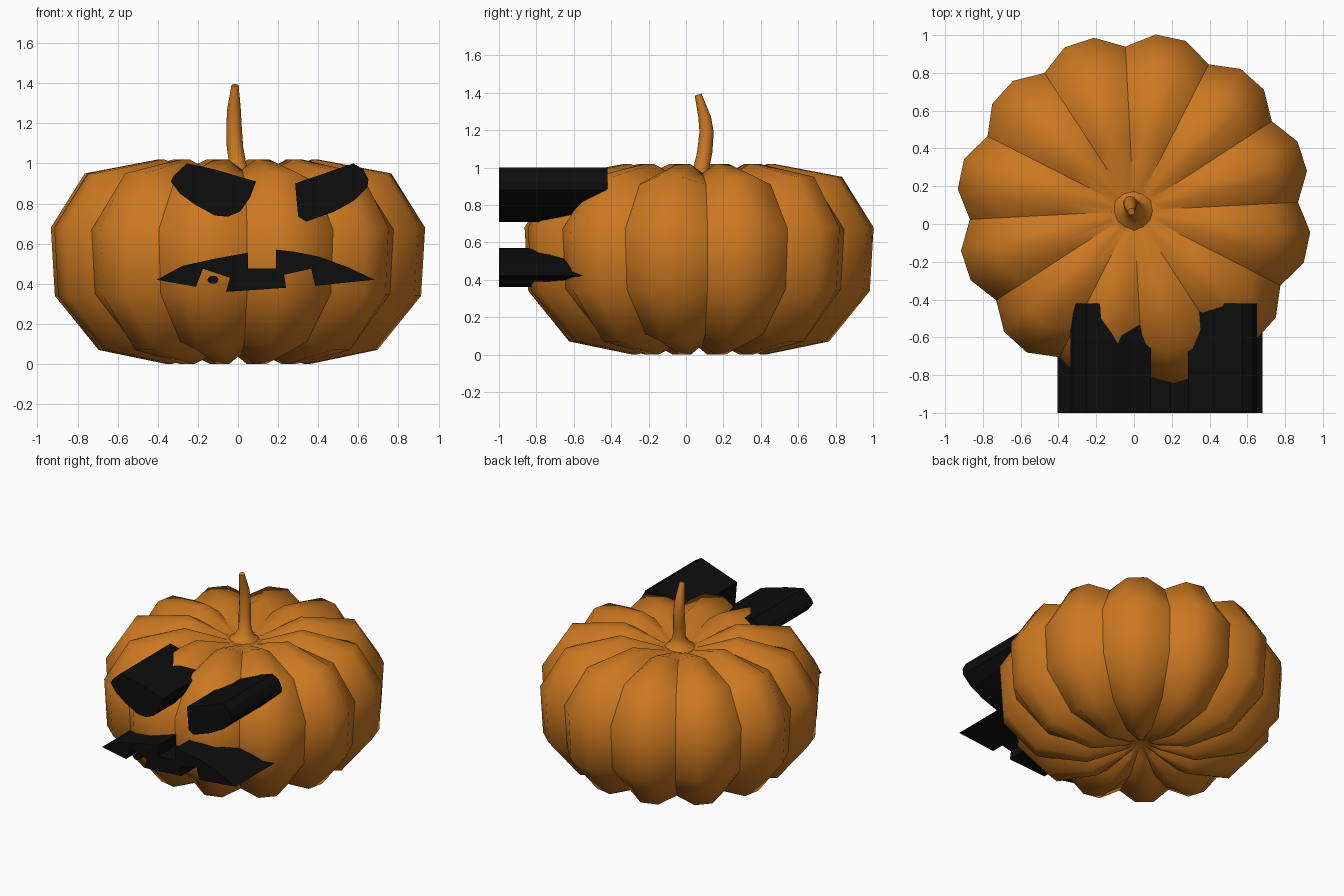
import bpy, bmesh, math
from mathutils import Vector

if "Cube" in bpy.data.objects:
    bpy.data.objects.remove(bpy.data.objects["Cube"])

CY = 0.07          # pumpkin axis sits slightly behind centre
RIBS, SEG = 12, 36


def material(name, col):
    m = bpy.data.materials.new(name)
    m.diffuse_color = (*col, 1)
    m.use_nodes = True
    m.node_tree.nodes["Principled BSDF"].inputs["Base Color"].default_value = m.diffuse_color
    return m


orange = material("orange_skin", (0.60, 0.19, 0.015))
black = material("black_cutout", (0.004, 0.004, 0.004))


def finish(name, bm, mat):
    bmesh.ops.recalc_face_normals(bm, faces=bm.faces)
    me = bpy.data.meshes.new(name)
    bm.to_mesh(me)
    bm.free()
    me.materials.append(mat)
    ob = bpy.data.objects.new(name, me)
    bpy.context.collection.objects.link(ob)
    return ob


def loft(bm, rings):
    n = len(rings[0])
    for a, b in zip(rings, rings[1:]):
        for i in range(n):
            j = (i + 1) % n
            bm.faces.new((a[i], a[j], b[j], b[i]))
    bm.faces.new(rings[0])
    bm.faces.new(rings[-1])


# Ribbed body: (radius, z) at rib crest, (radius, z) in the valley
profile = [
    ((0.05, 0.11), (0.05, 0.11)),
    ((0.13, 0.07), (0.11, 0.10)),
    ((0.36, 0.00), (0.32, 0.05)),
    ((0.70, 0.07), (0.63, 0.11)),
    ((0.92, 0.34), (0.85, 0.35)),
    ((0.94, 0.68), (0.87, 0.67)),
    ((0.77, 0.95), (0.70, 0.91)),
    ((0.40, 1.02), (0.36, 0.97)),
    ((0.12, 0.92), (0.12, 0.91)),
]
bm = bmesh.new()
rings = []
for crest, valley in profile:
    ring = []
    for i in range(SEG):
        r, z = valley if i % 3 == 0 else crest
        a = math.radians(3 + i * 360 / SEG)
        ring.append(bm.verts.new((r * math.cos(a), CY + r * math.sin(a), z)))
    rings.append(ring)
loft(bm, rings)
for f in bm.faces:
    f.smooth = True
# Sharp creases along the valleys
for a, b in zip(rings, rings[1:]):
    for i in range(0, SEG, 3):
        bm.edges.get((a[i], b[i])).smooth = False
finish("pumpkin_body", bm, orange)

# Curved stem with a flared base: x, y, z, radius
path = [
    (0.00, 0.07, 0.905, 0.12),
    (0.00, 0.07, 0.94, 0.07),
    (0.00, 0.08, 0.99, 0.043),
    (-0.015, 0.10, 1.08, 0.041),
    (-0.02, 0.11, 1.19, 0.038),
    (-0.02, 0.10, 1.27, 0.034),
    (-0.015, 0.065, 1.39, 0.018),
]
bm = bmesh.new()
rings = []
for x, y, z, r in path:
    rings.append([bm.verts.new((x + r * math.cos(a), y + r * math.sin(a),
                                z + (0.3 * r * math.sin(a) if z > 1.3 else 0)))
                  for a in (math.tau * k / 12 for k in range(12))])
loft(bm, rings)
for f in bm.faces:
    f.smooth = len(f.verts) == 4
finish("stem", bm, orange)


# Face features: outlines in x, z pushed back along y
def prism(name, pts, front=-1.0, back=-0.42):
    bm = bmesh.new()
    face = bm.faces.new([bm.verts.new((x, front, z)) for x, z in pts])
    ext = bmesh.ops.extrude_face_region(bm, geom=[face], use_keep_orig=True)
    for v in ext["geom"]:
        if isinstance(v, bmesh.types.BMVert):
            v.co.y = back
    bmesh.ops.triangulate(bm, faces=[f for f in bm.faces if len(f.verts) > 4])
    return finish(name, bm, black)


prism("left_eye", [(-.335, .91), (-.32, .94), (-.255, 1.0), (-.115, .97),
                   (.09, .91), (.06, .83), (.01, .76), (-.05, .735),
                   (-.115, .74), (-.215, .795), (-.29, .85)])
prism("right_eye", [(.285, .90), (.575, 1.0), (.625, .97), (.65, .92),
                    (.645, .88), (.58, .815), (.48, .76), (.34, .71),
                    (.30, .735)])
prism("mouth", [(-.405, .42), (-.275, .49), (-.115, .525), (.05, .555),
                (.05, .475), (.19, .475), (.19, .57), (.28, .56),
                (.405, .535), (.555, .48), (.68, .42), (.385, .39),
                (.365, .475), (.23, .445), (.24, .38), (-.06, .36),
                (-.04, .43), (-.175, .475), (-.21, .385)])
prism("tooth_hole", [(-.125 + .027 * math.cos(math.tau * k / 16),
                      .42 + .02 * math.sin(math.tau * k / 16))
                     for k in range(16)])
